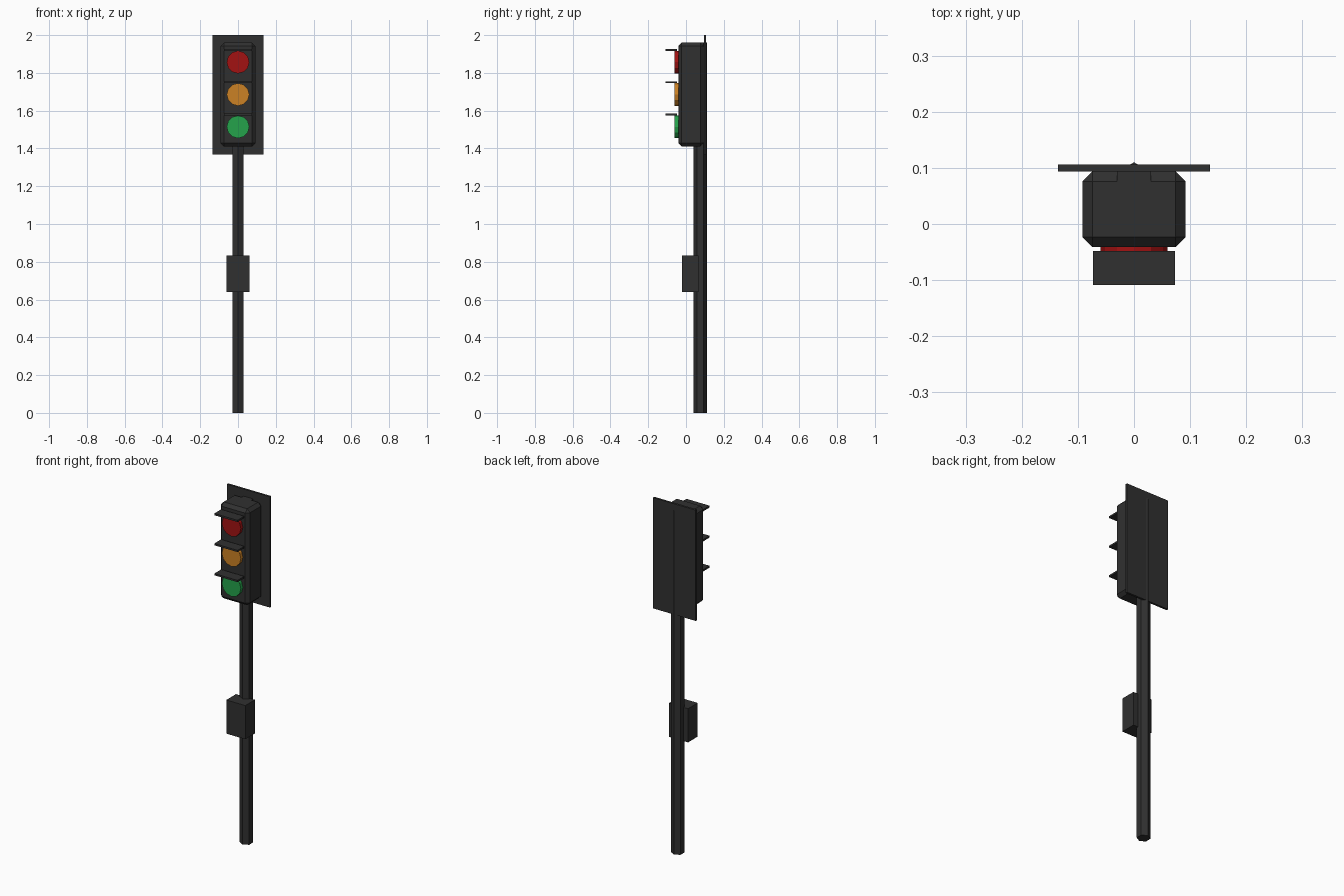
import bpy, bmesh, math
from mathutils import Matrix

if "Cube" in bpy.data.objects:
    bpy.data.objects.remove(bpy.data.objects["Cube"])


def material(name, rgb):
    m = bpy.data.materials.new(name)
    m.diffuse_color = (*rgb, 1)
    m.use_nodes = True
    m.node_tree.nodes["Principled BSDF"].inputs["Base Color"].default_value = m.diffuse_color
    return m


def finish(bm, name, mat):
    mesh = bpy.data.meshes.new(name)
    bmesh.ops.recalc_face_normals(bm, faces=bm.faces)
    bm.to_mesh(mesh)
    bm.free()
    mesh.materials.append(mat)
    ob = bpy.data.objects.new(name, mesh)
    bpy.context.collection.objects.link(ob)
    return ob


def box(name, lo, hi, mat, bevel=0):
    bm = bmesh.new()
    bmesh.ops.create_cube(bm, size=1)
    for v in bm.verts:
        v.co = [lo[i] if v.co[i] < 0 else hi[i] for i in range(3)]
    if bevel:
        bmesh.ops.bevel(bm, geom=bm.edges[:], offset=bevel, segments=1,
                        affect='EDGES', profile=0.5)
    return finish(bm, name, mat)


def prism(name, sides, radius, depth, matrix, mat):
    bm = bmesh.new()
    bmesh.ops.create_cone(bm, cap_ends=True, segments=sides, radius1=radius,
                          radius2=radius, depth=depth, matrix=matrix)
    return finish(bm, name, mat)


grey = material("dark grey", (0.03, 0.03, 0.03))
red = material("signal red", (0.36, 0.006, 0.006))
amber = material("signal amber", (0.60, 0.22, 0.018))
green = material("signal green", (0.018, 0.36, 0.07))

# Hexagonal pole with a corner facing front and back
prism("pole", 6, 0.035, 1.96, Matrix.Translation((0, 0.075, 0.98)), grey)

# Control box, signal housing and backing plate
box("control_box", (-0.06, -0.02, 0.64), (0.06, 0.067, 0.832), grey)
box("signal_housing", (-0.092, -0.041, 1.41), (0.092, 0.094, 1.96), grey, 0.018)
box("back_plate", (-0.135, 0.094, 1.368), (0.135, 0.106, 2.0), grey)

# Lenses, each with a flat visor above
turn = Matrix.Rotation(math.radians(90), 4, 'X')
for i, (label, mat) in enumerate((("green", green), ("amber", amber), ("red", red))):
    z = 1.514 + 0.1715 * i
    prism(label + "_lens", 12, 0.06, 0.03,
          Matrix.Translation((0, -0.045, z)) @ turn, mat)
    box(label + "_visor", (-0.073, -0.109, z + 0.06), (0.073, -0.048, z + 0.07), grey)
